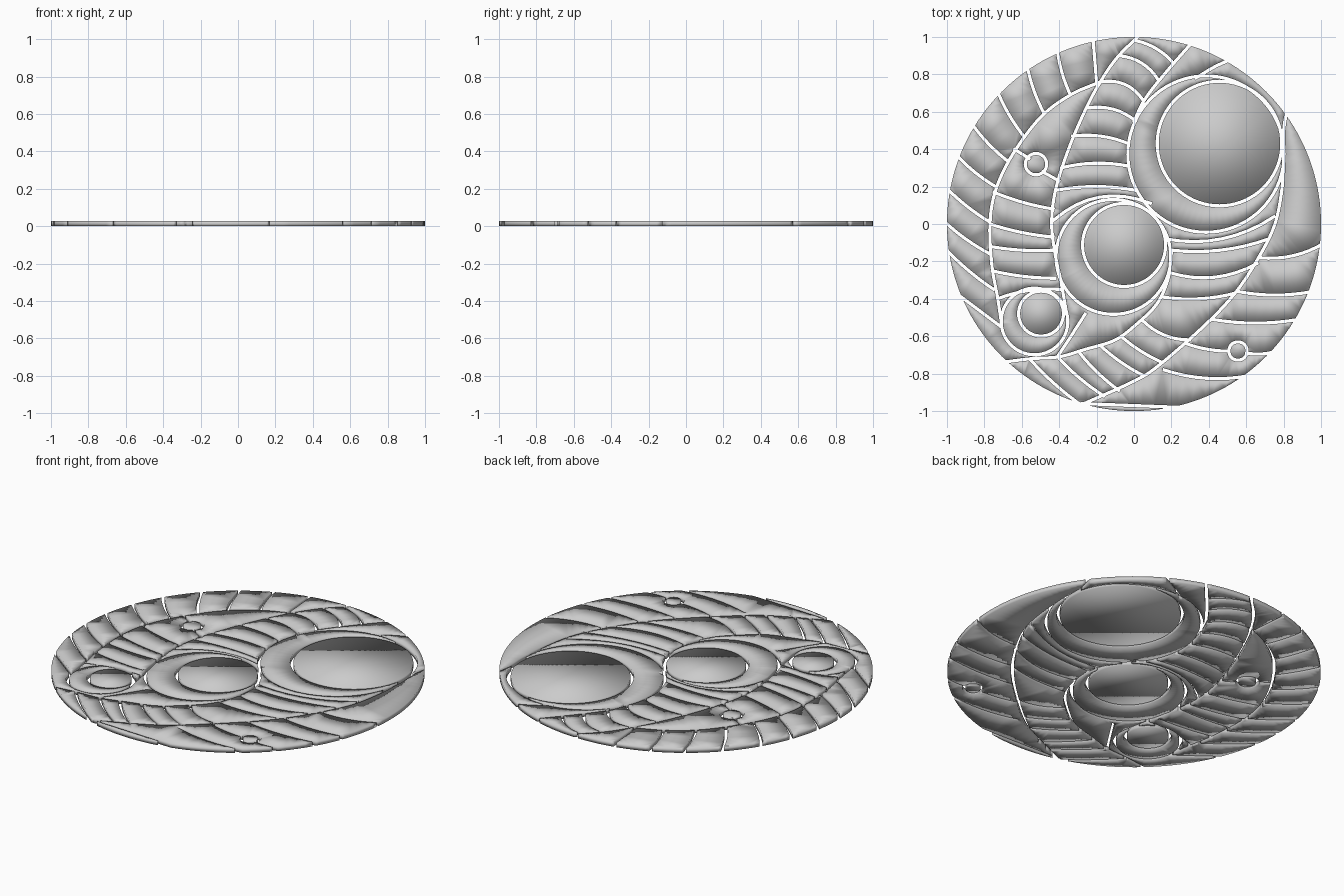
import bpy, bmesh, math
from mathutils import Vector as V
from mathutils.geometry import delaunay_2d_cdt

if "Cube" in bpy.data.objects:
    bpy.data.objects.remove(bpy.data.objects["Cube"])

GAP, THICK = 0.017, 0.027
verts, quads = [], []


def strip(pts, closed=False):
    """Add a narrow cutting strip along a 2D path."""
    n, base = len(pts), len(verts)
    for i, p in enumerate(pts):
        a = pts[(i - 1) % n] if closed or i else p
        b = pts[(i + 1) % n] if closed or i < n - 1 else p
        t = (b - a).normalized()
        side = V((t.y, -t.x)) * GAP / 2
        if not closed and i == 0:
            p = p - t * 0.006
        if not closed and i == n - 1:
            p = p + t * 0.006
        verts.extend((p + side, p - side))
    for i in range(n if closed else n - 1):
        j = (i + 1) % n
        quads.append([base + 2 * i, base + 2 * j, base + 2 * j + 1, base + 2 * i + 1])


def circle(x, y, r, n=72):
    return [V((x + r * math.cos(2 * math.pi * i / n), y + r * math.sin(2 * math.pi * i / n)))
            for i in range(n)]


def spline(pts, steps=7):
    """Smooth path through points given in hundredths."""
    p = [V(q) / 100 for q in pts]
    p = [2 * p[0] - p[1]] + p + [2 * p[-1] - p[-2]]
    out = []
    for i in range(1, len(p) - 2):
        a, b, c, d = p[i - 1:i + 3]
        for s in range(steps):
            t = s / steps
            out.append(0.5 * (2 * b + (c - a) * t + (2 * a - 5 * b + 4 * c - d) * t * t
                              + (3 * b - a - 3 * c + d) * t ** 3))
    return out + [p[-2]]


def rib(x0, y0, x1, y1, sag, n=8):
    """Bowed cut between two points (hundredths)."""
    a, b = V((x0, y0)) / 100, V((x1, y1)) / 100
    d = (b - a).normalized()
    nrm = V((-d.y, d.x)) * sag / 100
    strip([a.lerp(b, i / n) + nrm * 4 * (i / n) * (1 - i / n) for i in range(n + 1)])


# outer rim of the plate
disc = circle(0, 0, 1, 160)
verts.extend(disc)
faces_in = [list(range(160))]

# round panes, and the larger rings that leave crescents around them
rounds = {
    "large_round_pane": (0.457, 0.43, 0.333),
    "middle_round_pane": (-0.053, -0.112, 0.222),
    "small_round_pane": (-0.497, -0.479, 0.120),
    "left_dot_pane": (-0.524, 0.32, 0.057),
    "right_dot_pane": (0.556, -0.679, 0.049),
}
for c in rounds.values():
    strip(circle(*c), True)
for c in ((0.385, 0.374, 0.418), (-0.11, -0.176, 0.307), (-0.532, -0.521, 0.178)):
    strip(circle(*c), True)

# long sweeping cuts
for path in (
    [(3, 101), (-9, 89), (-18, 76), (-26, 61), (-35, 40), (-42, 18), (-44, 0), (-42, -17), (-39, -31), (-36, -48)],
    [(-18, 76), (-34, 69), (-50, 57), (-65, 37), (-74, 18), (-77, 0), (-76, -22), (-73, -39), (-71, -52)],
    [(82, 62), (80, 50), (80, 36), (79, 18), (75, -1), (66, -19), (54, -37), (38, -54), (14, -75), (0, -84), (-29, -97)],
    [(20, -15), (18, -30), (12, -43), (2, -53), (-10, -62), (-26, -67), (-40, -71), (-55, -72), (-71, -74)],
    [(-26, -48), (-35, -62), (-41, -71)],
    [(31, 97), (17, 81), (6, 67), (0, 55)],
    [(54, 89), (43, 84), (33, 78)],
):
    strip(spline(path))

# ribs: left rim band
left_rim = [(-20, 76, -22, 100, 0), (-34, 69, -41, 93, 1), (-48, 59, -57, 84, 1),
            (-59, 47, -73, 71, 1), (-68, 34, -87, 54, 1), (-74, 20, -95, 37, 1),
            (-77, 1, -101, 20, 1), (-77, -16, -101, 1, 1), (-75, -35, -101, -13, 1),
            (-71, -55, -95, -37, 0)]
# ribs: inner left band
left_inner = [(-64, 40, -56, 35, 0), (-49, 28, -40, 23, 0), (-75, 17, -43, 8, -1),
              (-77, 0, -43, -7, -1), (-77, -12, -43, -14, -1), (-76, -25, -42, -29, -1),
              (-73, -40, -39, -35, 2)]
# ribs: upper channel
upper = [(1, 98, 21, 86, 2), (-8, 90, 13, 77, 3), (-18, 76, 5, 66, 4), (-25, 62, 1, 55, 3),
         (-33, 47, -3, 43, 2), (-39, 30, -3, 31, 2), (-42, 18, 1, 18, 2), (-43, 2, 9, 11, 8)]
# ribs: inner right band and lower sweep
right_inner = [(17, -8, 75, 4, -6), (20, -14, 72, -8, -3), (19, -26, 66, -21, -5),
               (15, -39, 54, -37, -2), (4, -51, 30, -62, -3), (-7, -60, 15, -74, -1),
               (-18, -65, 5, -81, -1), (-29, -69, -8, -89, -1), (-40, -72, -16, -92, -1),
               (-55, -73, -28, -97, -1)]
# ribs: right rim band
right_rim = [(67, -18, 102, -10, -3), (55, -36, 96, -36, -2), (42, -51, 88, -51, -2),
             (28, -64, 51, -68, -1), (60, -69, 76, -68, -1), (16, -78, 62, -81, -3),
             (-28, -96, 24, -98, 0)]
for band in (left_rim, left_inner, upper, right_inner, right_rim):
    for r in band:
        rib(*r)

# planar arrangement: keep only what is inside the disc and outside every cut
co, _, tris, _, _, src = delaunay_2d_cdt(verts, [], faces_in + quads, 1, 1e-5, True)
kept = [t for t, s in zip(tris, src) if list(s) == [0]]


def build(name, tri_list):
    """Make a solid plate from triangles, dropping slivers."""
    bm = bmesh.new()
    made = {}
    for t in tri_list:
        for i in t:
            if i not in made:
                made[i] = bm.verts.new((co[i].x, co[i].y, 0))
        bm.faces.new([made[i] for i in t])
    bm.normal_update()
    for f in bm.faces:
        if f.normal.z < 0:
            f.normal_flip()
    seen, junk = set(), []
    for f in bm.faces:
        if f in seen:
            continue
        island, stack = [], [f]
        seen.add(f)
        while stack:
            g = stack.pop()
            island.append(g)
            for e in g.edges:
                for h in e.link_faces:
                    if h not in seen:
                        seen.add(h)
                        stack.append(h)
        if sum(g.calc_area() for g in island) < 0.0006:
            junk += island
    bmesh.ops.delete(bm, geom=junk, context='FACES')
    me = bpy.data.meshes.new(name)
    bm.to_mesh(me)
    bm.free()
    ob = bpy.data.objects.new(name, me)
    bpy.context.collection.objects.link(ob)
    for p in me.polygons:
        p.use_smooth = True
    mod = ob.modifiers.new("thickness", 'SOLIDIFY')
    mod.thickness, mod.offset = THICK, 1


# round panes first, then all remaining feather-like panes
groups = {n: [] for n in rounds}
groups["feathered_panes"] = []
for t in kept:
    c = sum((co[i] for i in t), V((0, 0))) / 3
    hit = next((n for n, (x, y, r) in rounds.items() if (c - V((x, y))).length < r), "feathered_panes")
    groups[hit].append(t)
for n, g in groups.items():
    build(n, g)
